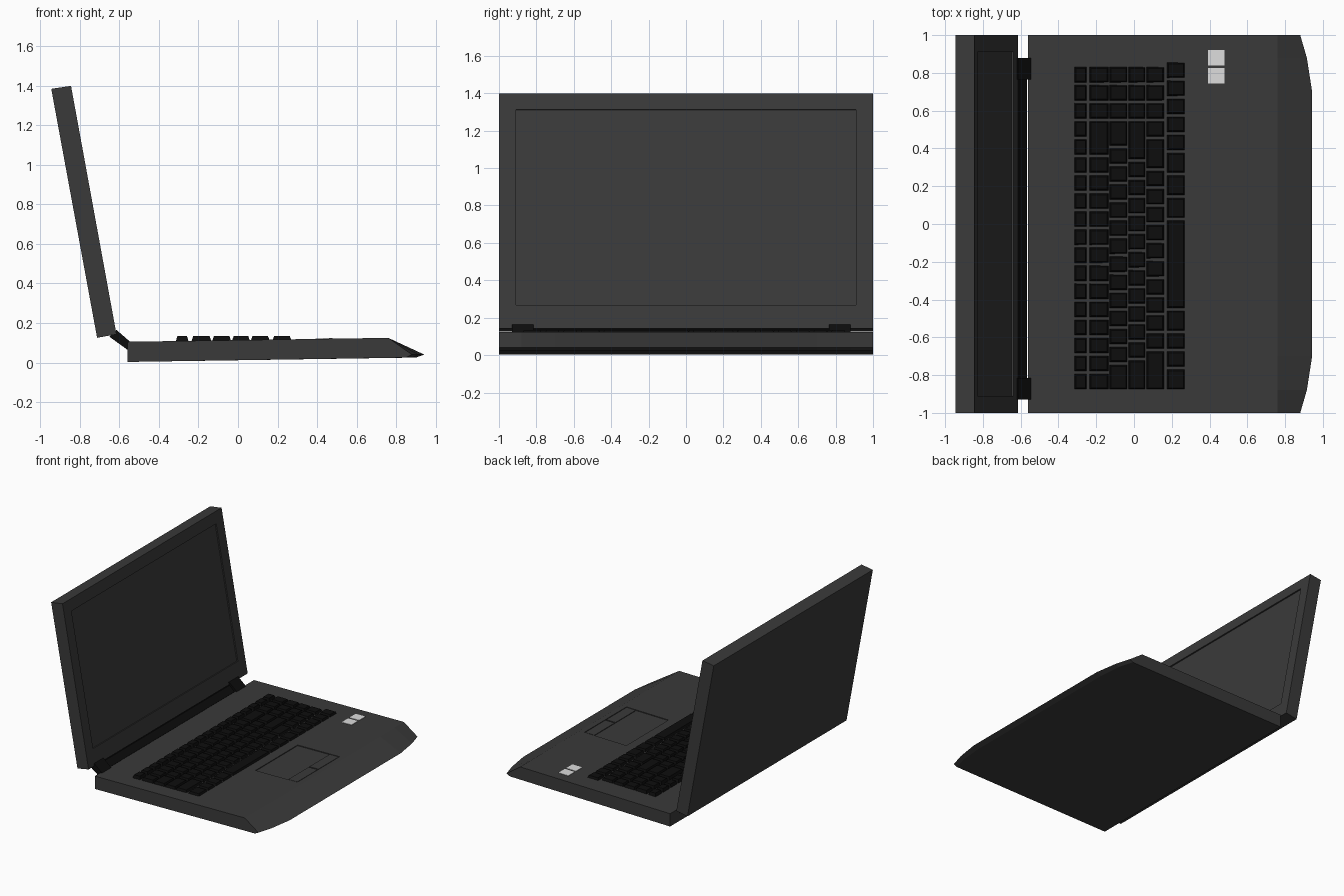
import bpy, bmesh
from mathutils import Vector

cube = bpy.data.objects.get("Cube")
if cube:
    bpy.data.objects.remove(cube, do_unlink=True)


def material(name, level):
    m = bpy.data.materials.new(name)
    m.use_nodes = True
    colour = (level, level, level, 1)
    m.diffuse_color = colour
    bsdf = m.node_tree.nodes["Principled BSDF"]
    bsdf.inputs["Base Color"].default_value = colour
    bsdf.inputs["Roughness"].default_value = 0.7
    return m


grey = material("charcoal plastic", 0.042)
black = material("black plastic", 0.004)
white = material("white label", 0.72)


def finish(name, bm, mat):
    bmesh.ops.recalc_face_normals(bm, faces=bm.faces)
    mesh = bpy.data.meshes.new(name)
    bm.to_mesh(mesh)
    bm.free()
    mesh.materials.append(mat)
    obj = bpy.data.objects.new(name, mesh)
    bpy.context.collection.objects.link(obj)
    return obj


def add_loft(bm, loops):
    """Skin matching closed loops and cap both ends."""
    rings = [[bm.verts.new(p) for p in loop] for loop in loops]
    n = len(rings[0])
    for a, b in zip(rings, rings[1:]):
        for i in range(n):
            j = (i + 1) % n
            bm.faces.new((a[i], a[j], b[j], b[i]))
    bm.faces.new(rings[0])
    bm.faces.new(rings[-1])


def prism(name, profile, y0, y1, mat):
    """Extrude an x-z profile along y."""
    bm = bmesh.new()
    add_loft(bm, [[(x, y, z) for x, z in profile] for y in (y0, y1)])
    return finish(name, bm, mat)


def carve(target, cutter):
    mod = target.modifiers.new("recess", "BOOLEAN")
    mod.operation = "DIFFERENCE"
    mod.solver = "EXACT"
    mod.object = cutter
    bpy.context.view_layer.objects.active = target
    bpy.ops.object.modifier_apply(modifier=mod.name)
    bpy.data.objects.remove(cutter, do_unlink=True)


def deck(x):
    """Height of the sloping top of the base."""
    return 0.105 + 0.015 * (x + 0.56)


def slab(x0, x1, low, high):
    """Profile that follows the deck between two offsets."""
    return [(x0, deck(x0) + low), (x1, deck(x1) + low),
            (x1, deck(x1) + high), (x0, deck(x0) + high)]


# Base: wedge with a sloping front and clipped front corners
def base_loop(front, z_rear, z_front):
    half = [(-0.56, 1.0, z_rear)] + [(x, y, z_front) for x, y in zip(front, (1.0, 0.88, 0.7))]
    return half + [(x, -y, z) for x, y, z in reversed(half)]


bm = bmesh.new()
add_loft(bm, [base_loop((0.85, 0.885, 0.90), 0.003, 0.025),
              base_loop((0.88, 0.915, 0.943), 0.03, 0.04),
              base_loop((0.76, 0.76, 0.76), 0.105, deck(0.76))])
base = finish("base", bm, grey)

# Touchpad recess with two click buttons along its front edge
carve(base, prism("touchpad_cutter", slab(0.35, 0.72, -0.006, 0.05), -0.28, 0.25, grey))
for side, y0, y1 in (("left", -0.275, -0.02), ("right", -0.01, 0.245)):
    prism("touchpad_button_" + side, slab(0.635, 0.715, -0.007, -0.001), y0, y1, grey)

# Lid: leaning slab with a recessed screen on its inner face
foot, head = Vector((-0.615, 0.143)), Vector((-0.845, 1.40))
lid = prism("lid", [foot, head, (-0.945, 1.385), (-0.713, 0.125)], -1, 1, grey)
along = head - foot
out = Vector((along.y, -along.x)).normalized()
low, high = foot + along * 0.1, foot + along * 0.93
carve(lid, prism("screen_cutter",
                 [low - out * 0.01, high - out * 0.01, high + out * 0.05, low + out * 0.05],
                 -0.91, 0.91, grey))

# Hinges and the bar between them
hinge = [(-0.615, 0.165), (-0.54, 0.10), (-0.56, 0.065), (-0.65, 0.13)]
prism("hinge_right", hinge, 0.765, 0.88, black)
prism("hinge_left", hinge, -0.93, -0.815, black)
bar = [(-0.61, 0.14), (-0.567, 0.10), (-0.567, 0.07), (-0.64, 0.13)]
prism("hinge_bar", bar, -0.815, 0.765, black)

# Keyboard: rows of tapered keys, some of them wide
START, END, GAP = -0.875, 0.845, 0.014
UNIT = (END - START) / 18
rows = [  # rear edge, front edge, key widths in units
    (-0.315, -0.25, [1] * 18),
    (-0.235, -0.135, [1] * 13 + [2, 1, 1, 1]),
    (-0.13, -0.035, [1.5] + [1] * 12 + [1.5, 1, 1, 1]),
    (-0.03, 0.06, [1.75] + [1] * 11 + [2.25, 1, 1, 1]),
    (0.065, 0.16, [2.25] + [1] * 10 + [1.75, 1, 1, 1, 1]),
    (0.175, 0.27, [1.25, 1, 1, 1.25, 5, 1.25, 1.25, 1.25, 1, 1, 1, 1, 1]),
]
bm = bmesh.new()
for x0, x1, widths in rows:
    y = START
    for width in widths:
        y1 = y + width * UNIT - GAP
        loops = []
        for z, t in ((deck(x0) - 0.002, 0), (0.133, 0.008)):
            loops.append([(x0 + t, y + t, z), (x1 - t, y + t, z),
                          (x1 - t, y1 - t, z), (x0 + t, y1 - t, z)])
        add_loft(bm, loops)
        y = y1 + GAP
finish("keys", bm, black)

# Labels on the palm rest
for name, y in (("label_inner", 0.745), ("label_outer", 0.84)):
    prism(name, slab(0.392, 0.478, -0.001, 0.003), y, y + 0.08, white)
